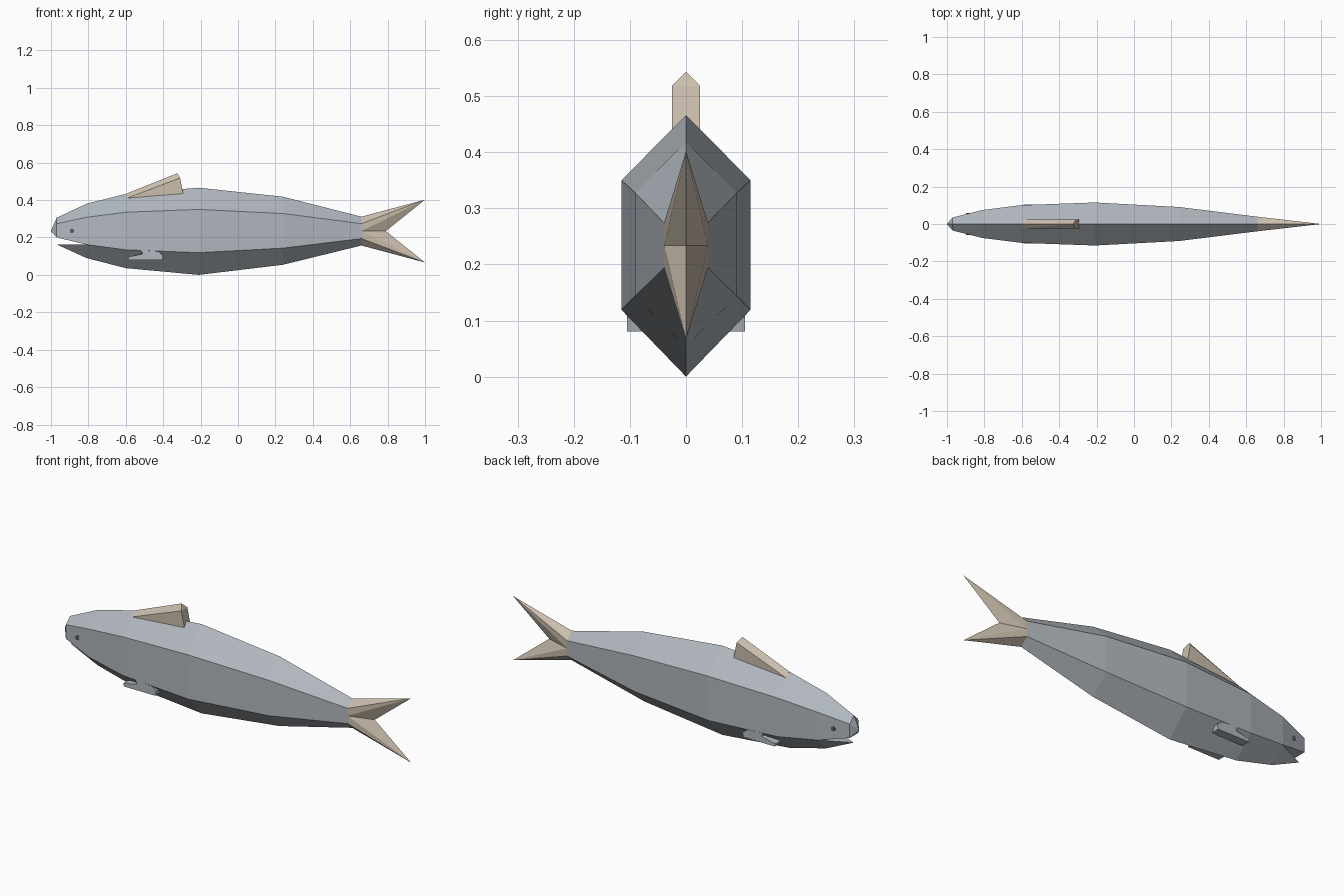
import bpy, bmesh, math
from mathutils import Matrix

if "Cube" in bpy.data.objects:
    bpy.data.objects.remove(bpy.data.objects["Cube"])


def material(name, rgb):
    m = bpy.data.materials.new(name)
    m.diffuse_color = (*rgb, 1)
    m.use_nodes = True
    m.node_tree.nodes["Principled BSDF"].inputs["Base Color"].default_value = m.diffuse_color
    return m


SKIN = material("skin", (0.44, 0.48, 0.52))
FIN = material("fin", (0.60, 0.52, 0.42))
DARK = material("dark", (0.10, 0.11, 0.12))


def finish(bm, name, mat):
    bmesh.ops.recalc_face_normals(bm, faces=bm.faces)
    mesh = bpy.data.meshes.new(name)
    bm.to_mesh(mesh)
    bm.free()
    mesh.materials.append(mat)
    obj = bpy.data.objects.new(name, mesh)
    bpy.context.collection.objects.link(obj)
    return obj


def hull(name, points, mat):
    """Closed faceted solid around a few points."""
    bm = bmesh.new()
    for p in points:
        bm.verts.new(p)
    bmesh.ops.convex_hull(bm, input=bm.verts)
    bmesh.ops.dissolve_limit(bm, angle_limit=0.02, verts=bm.verts, edges=bm.edges)
    return finish(bm, name, mat)


def pair(x, y, z):
    return [(x, y, z), (x, -y, z)]


# Body: six-sided rings (x, half width, top, upper side, lower side, bottom)
stations = [(-0.81, 0.075, 0.380, 0.308, 0.162, 0.090),
            (-0.60, 0.101, 0.433, 0.335, 0.134, 0.036),
            (-0.21, 0.115, 0.466, 0.350, 0.119, 0.000),
            (0.24, 0.091, 0.418, 0.328, 0.143, 0.054),
            (0.66, 0.039, 0.311, 0.274, 0.194, 0.157)]
bm = bmesh.new()
rings = [[bm.verts.new(p) for p in ((x, 0, t), (x, w, u), (x, w, l),
                                    (x, 0, b), (x, -w, l), (x, -w, u))]
         for x, w, t, u, l, b in stations]
for a, b in zip(rings, rings[1:]):
    for i in range(6):
        j = (i + 1) % 6
        bm.faces.new((a[i], a[j], b[j], b[i]))
finish(bm, "body", SKIN)

# Head and lower jaw, leaving an open mouth between them
x, w, t, u, l, b = stations[0]
hull("head", [(-1, 0, 0.235), (-0.97, 0, 0.305), (x, 0, t)]
     + pair(-0.97, 0.035, 0.273) + pair(-0.97, 0.035, 0.200)
     + pair(x, w, u) + pair(x, w, l), SKIN)
hull("lower_jaw", [(-0.968, 0, 0.162), (x, 0, b)] + pair(x, w, l), SKIN)

# Tail: two mirrored lobes about the centre line
MID = 0.234
for name, s in (("upper_tail_lobe", 1), ("lower_tail_lobe", -1)):
    hull(name, [(0.66, 0, MID + s * 0.077), (1.0, 0, MID + s * 0.168),
                (0.79, 0, MID)]
         + pair(0.66, 0.039, MID + s * 0.040) + pair(0.66, 0.039, MID), FIN)

# Dorsal fin: wedge with a ridge along the top
hull("dorsal_fin", [(-0.597, 0, 0.434), (-0.325, 0, 0.543), (-0.30, 0, 0.44)]
     + pair(-0.595, 0.025, 0.410) + pair(-0.31, 0.025, 0.518)
     + pair(-0.293, 0.025, 0.435), FIN)

# Pectoral fins: short root with a wider paddle, and eyes, on both sides
profile = [(-0.52, 0.132), (-0.43, 0.128), (-0.40, 0.105), (-0.405, 0.080),
           (-0.585, 0.080), (-0.59, 0.095), (-0.51, 0.112)]
for side, s in (("left", 1), ("right", -1)):
    bm = bmesh.new()
    inner = [bm.verts.new((px, s * 0.06, pz)) for px, pz in profile]
    outer = [bm.verts.new((px, s * 0.105, pz)) for px, pz in profile]
    bm.faces.new(inner)
    bm.faces.new(outer)
    for i in range(len(profile)):
        j = (i + 1) % len(profile)
        bm.faces.new((inner[i], inner[j], outer[j], outer[i]))
    finish(bm, side + "_pectoral_fin", SKIN)

    bm = bmesh.new()
    place = Matrix.Translation((-0.888, s * 0.054, 0.235)) @ Matrix.Rotation(math.pi / 2, 4, "X")
    bmesh.ops.create_cone(bm, cap_ends=True, segments=10, radius1=0.012,
                          radius2=0.012, depth=0.008, matrix=place)
    finish(bm, side + "_eye", DARK)
